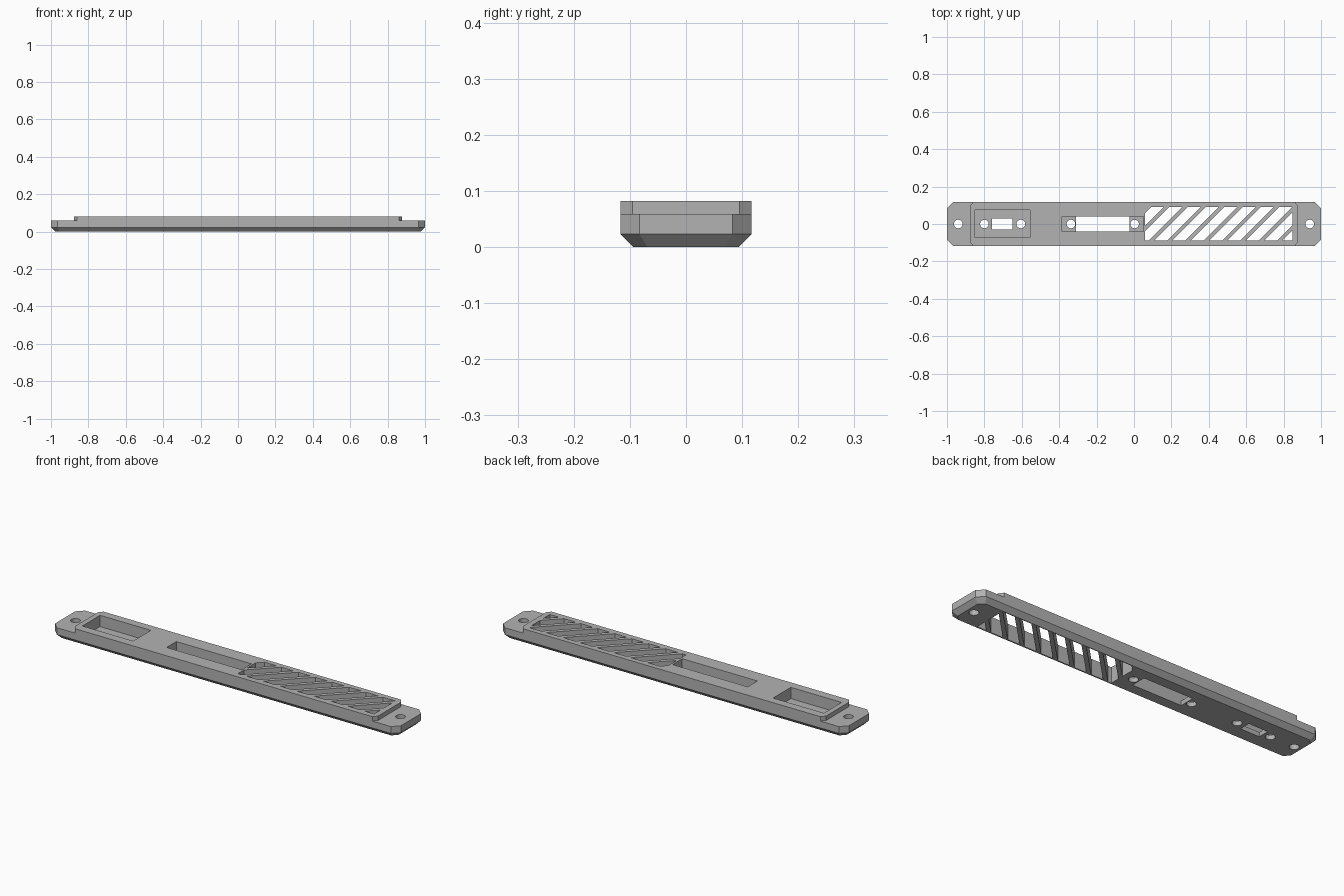
import bpy, bmesh, math
from mathutils import Vector

cube = bpy.data.objects.get("Cube")
if cube:
    bpy.data.objects.remove(cube, do_unlink=True)

grey = bpy.data.materials.new("mid grey")
grey.use_nodes = True
colour = (0.45, 0.45, 0.45, 1)
grey.diffuse_color = colour
grey.node_tree.nodes["Principled BSDF"].inputs["Base Color"].default_value = colour


def make_object(name, bm):
    bmesh.ops.recalc_face_normals(bm, faces=bm.faces)
    mesh = bpy.data.meshes.new(name)
    bm.to_mesh(mesh)
    bm.free()
    mesh.materials.append(grey)
    obj = bpy.data.objects.new(name, mesh)
    bpy.context.scene.collection.objects.link(obj)
    return obj


def loft(rings):
    """Closed solid through stacked (outline, z) rings."""
    bm = bmesh.new()
    loops = [[bm.verts.new((x, y, z)) for x, y in outline] for outline, z in rings]
    for low, high in zip(loops, loops[1:]):
        for i in range(len(low)):
            j = (i + 1) % len(low)
            bm.faces.new((low[i], low[j], high[j], high[i]))
    bm.faces.new(loops[0][::-1])
    bm.faces.new(loops[-1])
    return bm


def octagon(hx, hy, c):
    quarter = [(hx, hy - c), (hx - c, hy)]
    half = quarter + [(-x, y) for x, y in reversed(quarter)]
    return half + [(-x, -y) for x, y in half]


def box(x0, x1, y0, y1, z0, z1):
    outline = [(x0, y0), (x1, y0), (x1, y1), (x0, y1)]
    return loft([(outline, z0), (outline, z1)])


def cut(bm):
    """Subtract a solid from the panel, then discard it."""
    cutter = make_object("cutter", bm)
    cutter.hide_render = True
    mod = panel.modifiers.new("cut", 'BOOLEAN')
    mod.operation = 'DIFFERENCE'
    mod.solver = 'EXACT'
    mod.object = cutter
    bpy.ops.object.modifier_apply(modifier=mod.name)
    bpy.data.objects.remove(cutter, do_unlink=True)


# Chamfered panel body
TOP, STEP, FLOOR = 0.082, 0.059, 0.023
full = octagon(1, 0.117, 0.034)
panel = make_object("mounting_panel", loft([
    (octagon(0.977, 0.094, 0.025), 0), (full, FLOOR), (full, TOP)]))
bpy.context.view_layer.objects.active = panel
panel.select_set(True)

# Lowered mounting tabs at both ends
for s in (-1, 1):
    outline = [(1.1, 0.139), (0.843, 0.139), (0.877, 0.095),
               (0.877, -0.095), (0.843, -0.139), (1.1, -0.139)]
    outline = [(s * x, y) for x, y in outline]
    cut(loft([(outline, STEP), (outline, 0.2)]))

# Connector pockets and the openings through their floors
cut(box(-0.85, -0.556, -0.072, 0.074, FLOOR, 0.2))
cut(box(-0.76, -0.65, -0.029, 0.029, -0.1, 0.05))
cut(box(-0.385, 0.05, -0.04, 0.04, FLOOR, 0.2))
cut(box(-0.31, -0.025, -0.0399, 0.0399, -0.1, 0.05))

# Round screw holes
for x in (-0.94, -0.8, -0.605, -0.337, 0.003, 0.94):
    circle = [(x + 0.023 * math.cos(a * math.tau / 32), 0.023 * math.sin(a * math.tau / 32))
              for a in range(32)]
    cut(loft([(circle, -0.1), (circle, 0.2)]))

# Slanted vent slots, trimmed to a rectangle
slant = Vector((1, -1, 0)).normalized()
for k in range(10):
    bm = box(0.06, 0.848, -0.087, 0.09, -0.1, 0.2)
    start = k * 0.098
    for offset, normal in ((start, -slant), (start + 0.069, slant)):
        bmesh.ops.bisect_plane(bm, geom=bm.verts[:] + bm.edges[:] + bm.faces[:],
                               plane_co=(offset, 0, 0), plane_no=normal, clear_outer=True)
        bmesh.ops.holes_fill(bm, edges=[e for e in bm.edges if e.is_boundary])
    cut(bm)

bpy.ops.object.shade_smooth_by_angle(angle=math.radians(25))
